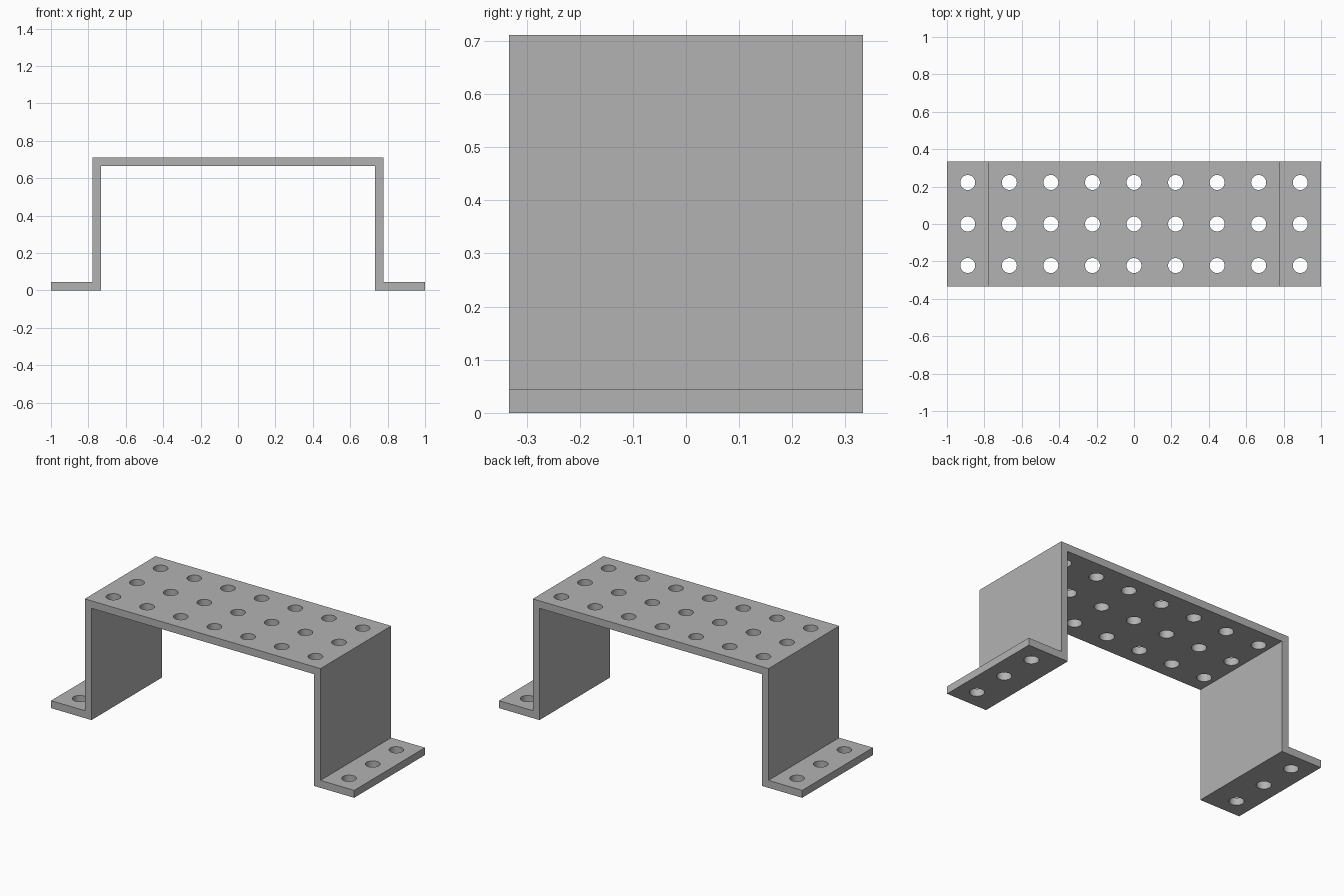
import bpy
import bmesh

cube = bpy.data.objects.get("Cube")
if cube:
    bpy.data.objects.remove(cube, do_unlink=True)

PITCH = 2 / 9            # hole spacing
T = PITCH / 5            # sheet thickness
TOP = 0.711              # overall height
OUT = PITCH * 3.5        # outer face of the legs
HALF = PITCH * 1.5       # half depth
RADIUS = 0.04

steel = bpy.data.materials.new("grey steel")
steel.use_nodes = True
colour = (0.45, 0.45, 0.45, 1)
steel.diffuse_color = colour
steel.node_tree.nodes["Principled BSDF"].inputs["Base Color"].default_value = colour


def make_object(name, bm):
    bmesh.ops.recalc_face_normals(bm, faces=bm.faces[:])
    mesh = bpy.data.meshes.new(name)
    bm.to_mesh(mesh)
    bm.free()
    obj = bpy.data.objects.new(name, mesh)
    bpy.context.collection.objects.link(obj)
    mesh.materials.append(steel)
    return obj


# Bent sheet: half profile mirrored, then extruded through the depth
half = [(OUT - T, TOP - T), (OUT - T, 0), (1, 0), (1, T), (OUT, T), (OUT, TOP)]
profile = half + [(-x, z) for x, z in reversed(half)]
bm = bmesh.new()
face = bm.faces.new([bm.verts.new((x, -HALF, z)) for x, z in profile])
ext = bmesh.ops.extrude_face_region(bm, geom=[face])
moved = [v for v in ext["geom"] if isinstance(v, bmesh.types.BMVert)]
bmesh.ops.translate(bm, verts=moved, vec=(0, 2 * HALF, 0))
bracket = make_object("bracket", bm)

# Hole cutters: 9 by 3 grid, the end columns sit in the feet
bm = bmesh.new()
for col in range(-4, 5):
    z = T / 2 if abs(col) == 4 else TOP - T / 2
    for row in (-1, 0, 1):
        cyl = bmesh.ops.create_cone(bm, cap_ends=True, segments=32,
                                    radius1=RADIUS, radius2=RADIUS, depth=3 * T)
        bmesh.ops.translate(bm, verts=cyl["verts"],
                            vec=(col * PITCH, row * PITCH, z))
cutter = make_object("hole_cutter", bm)
cutter.hide_render = True

cut = bracket.modifiers.new("holes", "BOOLEAN")
cut.operation = "DIFFERENCE"
cut.solver = "EXACT"
cut.object = cutter

bpy.ops.object.select_all(action="DESELECT")
bracket.select_set(True)
bpy.context.view_layer.objects.active = bracket
bpy.ops.object.modifier_apply(modifier=cut.name)
bpy.data.objects.remove(cutter, do_unlink=True)
bpy.ops.object.shade_smooth_by_angle()
